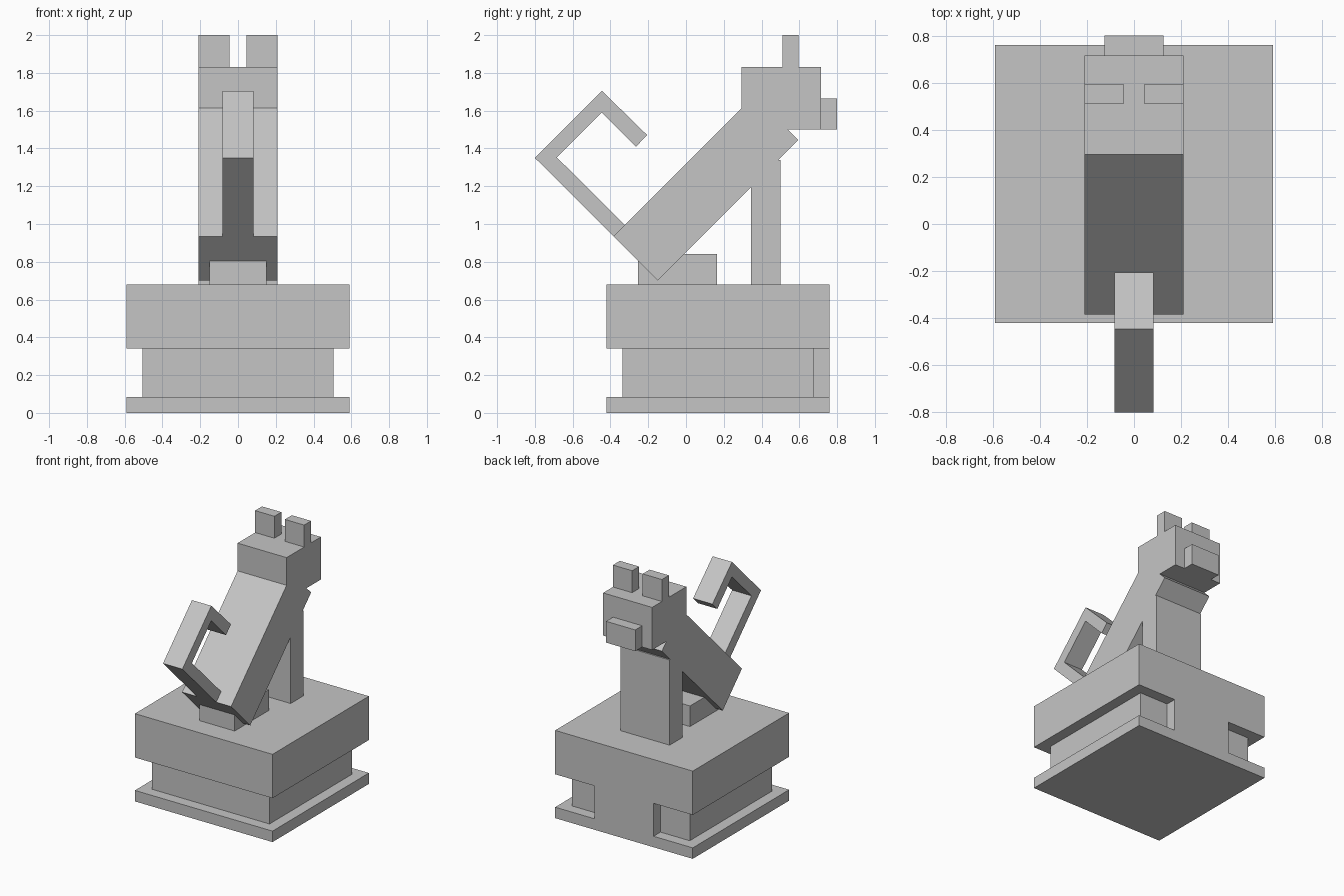
import bpy
import bmesh

cube = bpy.data.objects.get("Cube")
if cube:
    bpy.data.objects.remove(cube, do_unlink=True)

stone = bpy.data.materials.new("stone_grey")
stone.use_nodes = True
colour = (0.56, 0.56, 0.56, 1)
stone.diffuse_color = colour
stone.node_tree.nodes["Principled BSDF"].inputs["Base Color"].default_value = colour


def extrude_side(name, profile, x0, x1):
    """Extrude a side profile of (y, z) points from x0 to x1."""
    bm = bmesh.new()
    face = bm.faces.new([bm.verts.new((x0, y, z)) for y, z in profile])
    result = bmesh.ops.extrude_face_region(bm, geom=[face])
    moved = [v for v in result["geom"] if isinstance(v, bmesh.types.BMVert)]
    bmesh.ops.translate(bm, verts=moved, vec=(x1 - x0, 0, 0))
    bmesh.ops.recalc_face_normals(bm, faces=bm.faces)
    mesh = bpy.data.meshes.new(name)
    bm.to_mesh(mesh)
    bm.free()
    mesh.materials.append(stone)
    obj = bpy.data.objects.new(name, mesh)
    bpy.context.collection.objects.link(obj)
    return obj


def box(name, x, y, z):
    """Box from (min, max) ranges."""
    return extrude_side(name, [(y[0], z[0]), (y[1], z[0]), (y[1], z[1]), (y[0], z[1])], *x)


def centred(half):
    return (-half, half)


# Stepped pedestal with a flush panel at the back
box("pedestal_base", centred(0.59), (-0.42, 0.76), (0, 0.085))
box("pedestal_core", centred(0.505), (-0.335, 0.675), (0.085, 0.34))
box("pedestal_panel", centred(0.254), (0.675, 0.76), (0.085, 0.34))
box("pedestal_top", centred(0.59), (-0.42, 0.76), (0.34, 0.68))

# Leaning body
extrude_side("body", [(-0.385, 0.935), (-0.15, 0.7), (0.595, 1.445), (0.36, 1.68)],
             *centred(0.21))

# Legs
box("hind_feet", centred(0.15), (-0.255, 0.165), (0.68, 0.84))
box("front_legs", centred(0.21), (0.345, 0.5), (0.68, 1.34))

# Head, snout and ears
box("head", centred(0.21), (0.295, 0.715), (1.5, 1.83))
box("snout", centred(0.125), (0.715, 0.8), (1.5, 1.665))
box("left_ear", (0.045, 0.21), (0.51, 0.595), (1.83, 2))
box("right_ear", (-0.21, -0.045), (0.51, 0.595), (1.83, 2))

# Hooked tail
extrude_side("tail", [(-0.385, 0.935), (-0.8, 1.35), (-0.445, 1.705), (-0.205, 1.47),
                      (-0.265, 1.41), (-0.445, 1.59), (-0.683, 1.352), (-0.325, 0.995)],
             *centred(0.083))
